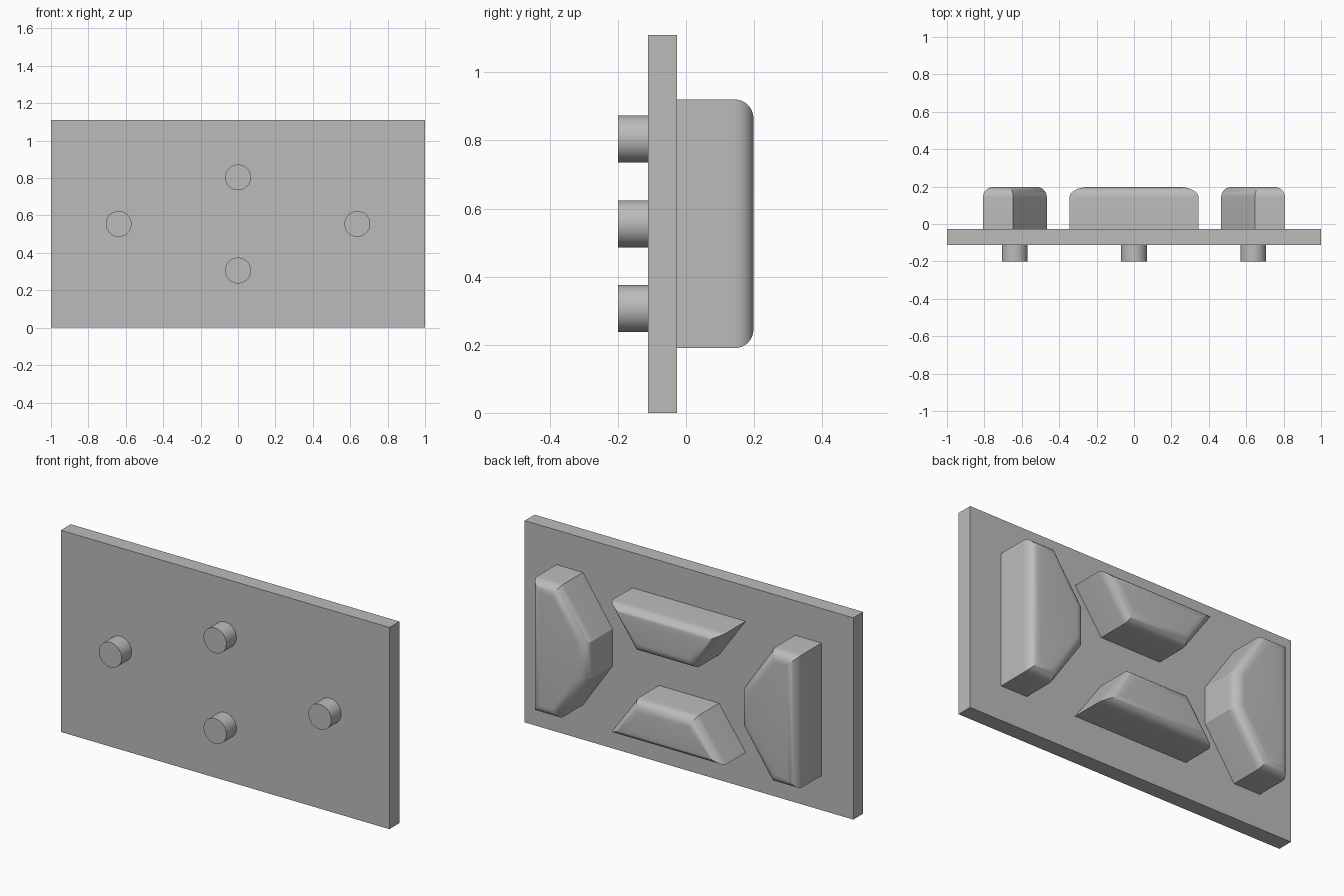
import bpy, bmesh, math
from mathutils import Matrix

default = bpy.data.objects.get("Cube")
if default:
    bpy.data.objects.remove(default, do_unlink=True)

grey = bpy.data.materials.new("plain grey")
grey.use_nodes = True
COLOUR = (0.5, 0.5, 0.5, 1)
grey.diffuse_color = COLOUR
grey.node_tree.nodes["Principled BSDF"].inputs["Base Color"].default_value = COLOUR

FRONT, PLATE_FRONT, PLATE_BACK, BACK = -0.2, -0.112, -0.026, 0.198
MID = 0.555


def finish(name, bm):
    bmesh.ops.recalc_face_normals(bm, faces=bm.faces)
    mesh = bpy.data.meshes.new(name)
    bm.to_mesh(mesh)
    bm.free()
    mesh.materials.append(grey)
    obj = bpy.data.objects.new(name, mesh)
    bpy.context.collection.objects.link(obj)
    bpy.ops.object.select_all(action='DESELECT')
    obj.select_set(True)
    bpy.context.view_layer.objects.active = obj
    bpy.ops.object.shade_smooth_by_angle(angle=math.radians(30))


def slab(name, outline, y0, y1, fillet=0):
    """Extrude an x-z outline along y, rounding the rim at y1."""
    bm = bmesh.new()
    base = bm.faces.new([bm.verts.new((x, y0, z)) for x, z in outline])
    new = bmesh.ops.extrude_face_region(bm, geom=[base], use_keep_orig=True)["geom"]
    tops = [v for v in new if isinstance(v, bmesh.types.BMVert)]
    bmesh.ops.translate(bm, verts=tops, vec=(0, y1 - y0, 0))
    bmesh.ops.recalc_face_normals(bm, faces=bm.faces)
    if fillet:
        rim = [e for e in bm.edges if all(v in tops for v in e.verts)]
        bmesh.ops.bevel(bm, geom=rim, offset=fillet, segments=8,
                        profile=0.5, affect='EDGES')
    finish(name, bm)


def peg(name, x, z):
    bm = bmesh.new()
    turn = (Matrix.Translation((x, (FRONT + PLATE_FRONT) / 2, z))
            @ Matrix.Rotation(math.pi / 2, 4, 'X'))
    bmesh.ops.create_cone(bm, cap_ends=True, segments=48, radius1=0.069,
                          radius2=0.069, depth=PLATE_FRONT - FRONT, matrix=turn)
    finish(name, bm)


# Mounting plate
slab("plate", [(-1, 0), (1, 0), (1, 2 * MID), (-1, 2 * MID)], PLATE_FRONT, PLATE_BACK)

# Side pads: tall hexagons pointing to the middle
for side, s in (("left", 1), ("right", -1)):
    half = [(0.807, 0.365), (0.646, 0.365), (0.466, 0.102)]
    outline = half + [(x, -z) for x, z in reversed(half)]
    slab(side + "_pad", [(s * x, MID + z) for x, z in outline],
         PLATE_BACK, BACK, 0.055)
    peg(side + "_peg", s * 0.638, MID)

# Upper and lower pads: trapezoids narrowing to the middle
for level, s in (("upper", 1), ("lower", -1)):
    outline = [(-0.345, 0.361), (0.345, 0.361), (0.183, 0.133), (-0.183, 0.133)]
    slab(level + "_pad", [(x, MID + s * z) for x, z in outline],
         PLATE_BACK, BACK, 0.055)
    peg(level + "_peg", 0, MID + s * 0.249)
